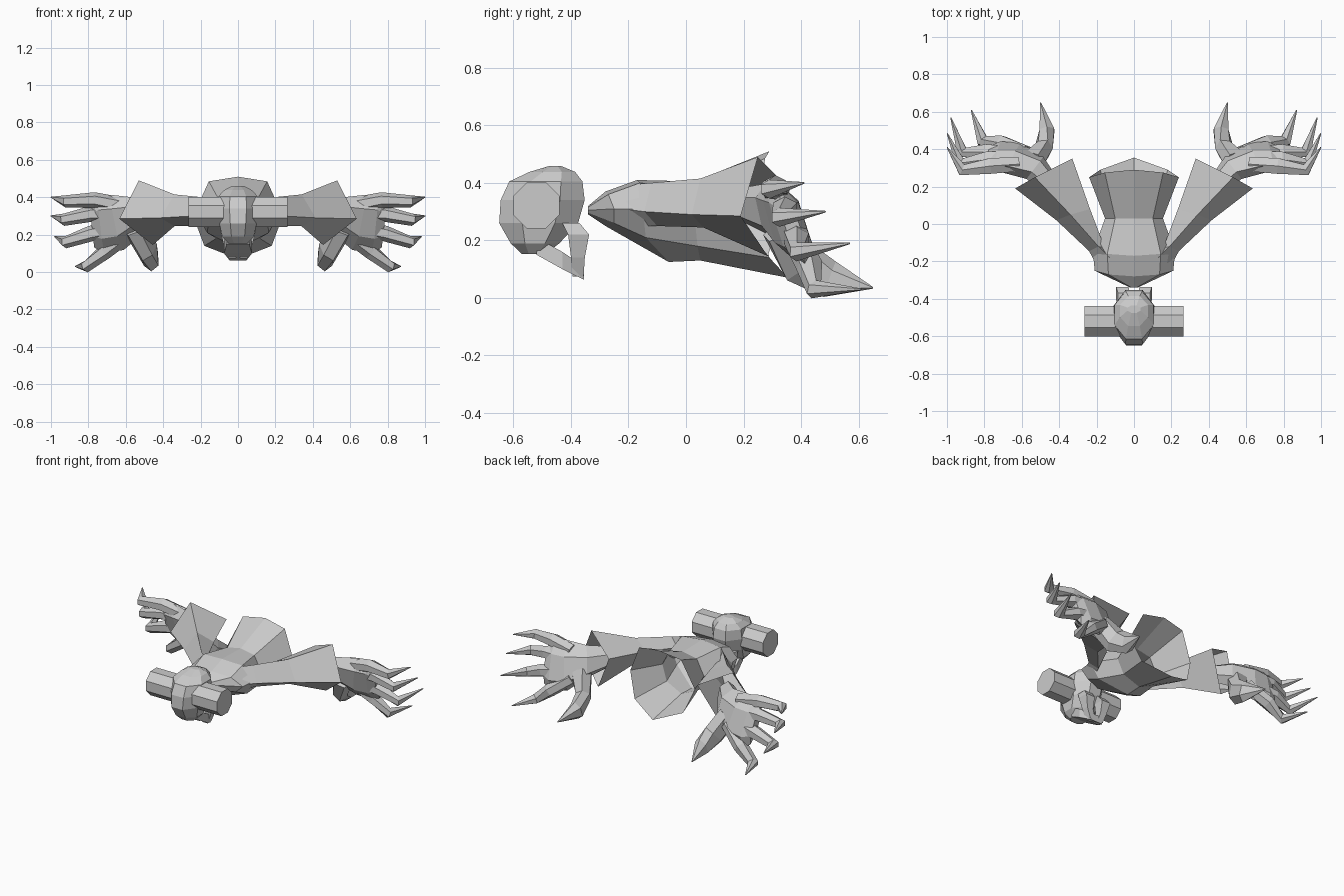
import bpy
import bmesh
from math import cos, sin, pi
from mathutils import Vector

if "Cube" in bpy.data.objects:
    bpy.data.objects.remove(bpy.data.objects["Cube"])


def loft(name, rings, mirror=False, open_end=False):
    """Skin a list of equal-length point rings, cap the ends, optionally mirror in x."""
    n = len(rings[0])
    verts = [tuple(p) for r in rings for p in r]
    faces = []
    for i in range(len(rings) - 1):
        for j in range(n):
            a, b = i * n + j, i * n + (j + 1) % n
            faces.append((a, b, b + n, a + n))
    faces.append(tuple(reversed(range(n))))
    faces.append(tuple(range(len(verts) - n, len(verts))))
    me = bpy.data.meshes.new(name)
    me.from_pydata(verts, [], faces)
    ob = bpy.data.objects.new(name, me)
    bpy.context.collection.objects.link(ob)
    bm = bmesh.new()
    bm.from_mesh(me)
    bmesh.ops.recalc_face_normals(bm, faces=bm.faces)
    if open_end:
        bm.faces.ensure_lookup_table()
        bmesh.ops.delete(bm, geom=[bm.faces[-1]], context='FACES_ONLY')
    bm.to_mesh(me)
    bm.free()
    if mirror:
        m = ob.modifiers.new("Mirror", 'MIRROR')
        m.use_mirror_merge = False
    return ob


def tube(name, path, radii, sides=6, lean=0):
    """Mirrored tube along a path; radii are (horizontal, vertical) pairs, lean shears y by height."""
    pts = [Vector(p) for p in path]
    rings = []
    for i, p in enumerate(pts):
        t = (pts[min(i + 1, len(pts) - 1)] - pts[max(i - 1, 0)]).normalized()
        side = t.cross(Vector((0, 0, 1))).normalized()
        up = side.cross(t)
        a, b = radii[i]
        ring = [p + side * a * cos(2 * pi * (k + .5) / sides)
                + up * b * sin(2 * pi * (k + .5) / sides) for k in range(sides)]
        rings.append([q - Vector((0, lean * (q.z - p.z), 0)) for q in ring])
    return loft(name, rings, mirror=True)


# Torso: octagonal rings (half width, then y/z of top, upper corner, side, lower corner, bottom)
def torso_ring(w, top, upper, side, lower, bottom):
    right = [(w * .65, *upper), (w, *side), (w * .75, *lower)]
    left = [(-x, y, z) for x, y, z in reversed(right)]
    return [(0, *top)] + right + [(0, *bottom)] + left


# Hollow at the hem
loft("torso", [
    torso_ring(.02, (-.34, .32), (-.34, .315), (-.34, .305), (-.34, .295), (-.34, .29)),
    torso_ring(.21, (-.28, .37), (-.27, .36), (-.25, .31), (-.25, .26), (-.28, .25)),
    torso_ring(.22, (-.17, .41), (-.16, .40), (-.15, .31), (-.14, .21), (-.06, .125)),
    torso_ring(.155, (.03, .405), (.03, .385), (.03, .28), (.04, .18), (.05, .13)),
    torso_ring(.24, (.29, .51), (.275, .485), (.25, .30), (.29, .14), (.355, .07)),
], open_end=True)

# Flared hollow sleeves with a four-cornered cuff (top, outer, bottom, inner)
loft("sleeve", [
    [(.13, -.18, .395), (.20, -.22, .31), (.16, -.18, .25), (.12, -.16, .31)],
    [(.19, -.12, .40), (.24, -.145, .30), (.20, -.10, .25), (.155, -.13, .33)],
    [(.34, .05, .415), (.415, .02, .29), (.34, .06, .245), (.235, .08, .365)],
    [(.53, .25, .49), (.635, .19, .285), (.455, .285, .145), (.33, .35, .39)],
], mirror=True, open_end=True)

# Palm, fingers and thumb
tube("palm", [(.43, .19, .32), (.53, .30, .30), (.64, .35, .265), (.73, .365, .255), (.78, .37, .25)],
     [(.05, .06), (.07, .10), (.075, .15), (.06, .155), (.03, .12)], lean=.35)
finger_r = [(.045, .045), (.048, .042), (.036, .033), (.003, .003)]
fingers = [
    [(.62, .32, .355), (.77, .31, .385), (.92, .29, .378), (.999, .41, .40)],
    [(.62, .35, .31), (.79, .345, .31), (.93, .325, .28), (.999, .485, .30)],
    [(.62, .37, .24), (.79, .385, .205), (.92, .385, .16), (.98, .57, .19)],
    [(.58, .38, .21), (.71, .43, .11), (.81, .445, .03), (.87, .61, .03)],
]
for i, path in enumerate(fingers):
    tube("finger_%d" % (i + 1), path, finger_r)
tube("thumb", [(.55, .33, .24), (.485, .40, .12), (.465, .50, .065), (.50, .65, .035)],
     [(.07, .07), (.05, .08), (.045, .065), (.003, .003)])

# Cranium: stacked octagons (z, half width, front y, back y)
levels = [(.152, .05, -.57, -.49), (.19, .085, -.61, -.44), (.26, .10, -.65, -.375),
          (.34, .11, -.645, -.352), (.405, .105, -.615, -.36), (.438, .075, -.545, -.385),
          (.459, .035, -.475, -.435)]
loft("cranium", [[(w * 1.08 * cos(pi / 8 + k * pi / 4),
                   (y0 + y1) / 2 + (y1 - y0) / 2 * 1.08 * sin(pi / 8 + k * pi / 4), z)
                  for k in range(8)] for z, w, y0, y1 in levels])

# Cylinder through the head
bpy.ops.mesh.primitive_cylinder_add(vertices=8, radius=.087, depth=.53,
                                    location=(0, -.52, .322), rotation=(0, pi / 2, 0))
bar = bpy.context.object
bar.name = "head_bar"
for v in bar.data.vertices:
    a = pi / 8
    x, y = v.co.x, v.co.y
    v.co.x, v.co.y = x * cos(a) - y * sin(a), x * sin(a) + y * cos(a)

# Jaw: floor plate plus cheek uprights
loft("jaw", [[(-w, y, z0), (w, y, z0), (w, y, z1), (-w, y, z1)] for y, w, z0, z1 in
             [(-.52, .06, .15, .21), (-.43, .075, .10, .16), (-.355, .045, .063, .11)]])
loft("cheek", [[(x0, y0, z), (x1, y0, z), (x1, y1, z), (x0, y1, z)] for x0, x1, y0, y1, z in
               [(.01, .05, -.395, -.356, .075), (.03, .075, -.40, -.352, .14),
                (.03, .095, -.41, -.337, .22), (.02, .085, -.43, -.37, .26)]], mirror=True)
